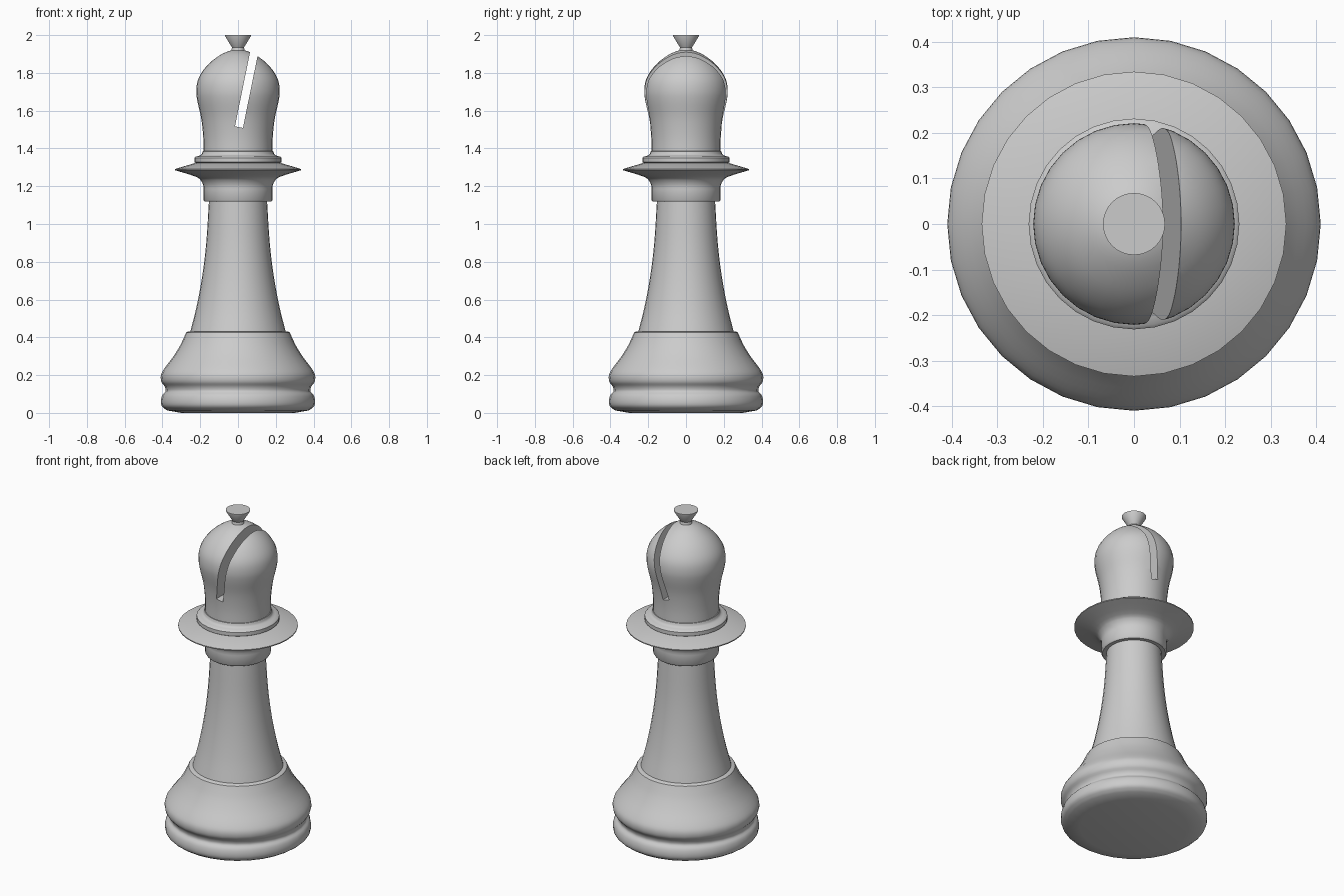
import bpy, bmesh, math
from mathutils import Vector

if "Cube" in bpy.data.objects:
    bpy.data.objects.remove(bpy.data.objects["Cube"])

SEGMENTS = 32
grey = bpy.data.materials.new("plain grey")
grey.use_nodes = True
colour = (0.6, 0.6, 0.6, 1)
grey.diffuse_color = colour
grey.node_tree.nodes["Principled BSDF"].inputs["Base Color"].default_value = colour


def rounded(points, steps=4):
    """Pass a smooth curve through the profile points."""
    p = [Vector(q) for q in points]
    p = [2 * p[0] - p[1]] + p + [2 * p[-1] - p[-2]]
    out = []
    for a, b, c, d in zip(p, p[1:], p[2:], p[3:]):
        for i in range(steps):
            t = i / steps
            out.append(0.5 * (2 * b + (c - a) * t + (2 * a - 5 * b + 4 * c - d) * t ** 2
                              + (3 * b - a - 3 * c + d) * t ** 3))
    return out + [p[-2]]


def smooth(obj, angle=35):
    bpy.ops.object.select_all(action="DESELECT")
    bpy.context.view_layer.objects.active = obj
    obj.select_set(True)
    bpy.ops.object.shade_smooth_by_angle(angle=math.radians(angle))


def lathe(name, profile):
    """Turn (radius, height) points, listed bottom to top, into a closed solid."""
    bm = bmesh.new()
    rings = []
    for r, z in profile:
        rings.append([bm.verts.new((r * math.cos(a), r * math.sin(a), z))
                      for a in (math.tau * i / SEGMENTS for i in range(SEGMENTS))])
    for low, high in zip(rings, rings[1:]):
        for i in range(SEGMENTS):
            j = (i + 1) % SEGMENTS
            bm.faces.new((low[i], low[j], high[j], high[i]))
    bm.faces.new(rings[0][::-1])
    bm.faces.new(rings[-1])
    mesh = bpy.data.meshes.new(name)
    bm.to_mesh(mesh)
    bm.free()
    mesh.materials.append(grey)
    obj = bpy.data.objects.new(name, mesh)
    bpy.context.collection.objects.link(obj)
    smooth(obj)
    return obj


# Foot ring, groove and flared base
lathe("base", [(0.3, 0)] + rounded([
    (0.375, 0.013), (0.403, 0.035), (0.408, 0.065), (0.4, 0.095), (0.383, 0.115),
    (0.388, 0.14), (0.406, 0.165), (0.408, 0.2), (0.39, 0.235),
    (0.345, 0.295), (0.31, 0.35), (0.288, 0.395), (0.275, 0.425)], 3) + [(0.262, 0.432)])

# Tapered column
lathe("column", rounded([(0.254, 0.425), (0.22, 0.56), (0.19, 0.72),
                         (0.168, 0.9), (0.154, 1.12)]))

# Neck ring and wide thin collar
lathe("collar", [(0.15, 1.118), (0.176, 1.118), (0.183, 1.128), (0.183, 1.185)]
      + rounded([(0.183, 1.2), (0.193, 1.225), (0.222, 1.25), (0.334, 1.285)], 3)
      + [(0.334, 1.291), (0.22, 1.325), (0.17, 1.325)])

# Stepped ring under the head
lathe("head_ring", [(0.222, 1.322), (0.231, 1.328), (0.231, 1.35), (0.224, 1.357)]
      + rounded([(0.208, 1.36), (0.194, 1.368), (0.187, 1.385)], 3) + [(0.17, 1.387)])

# Head with a tilted slot cut right through it
head = lathe("head", rounded([
    (0.183, 1.36), (0.184, 1.46), (0.195, 1.56), (0.215, 1.65), (0.221, 1.705),
    (0.213, 1.76), (0.187, 1.81), (0.145, 1.857), (0.085, 1.9), (0.025, 1.923)]))

tilt = math.radians(11.5)
start = Vector((0.005, 0, 1.513))
axis = Vector((math.sin(tilt), 0, math.cos(tilt)))
bpy.ops.mesh.primitive_cube_add(size=1, location=start + axis * 0.3, rotation=(0, tilt, 0))
cutter = bpy.context.object
cutter.name = "slot_cutter"
cutter.scale = (0.043, 1, 0.6)
cutter.hide_render = True
cutter.data.materials.append(grey)
slot = head.modifiers.new("slot", "BOOLEAN")
slot.operation = "DIFFERENCE"
slot.solver = "EXACT"
slot.object = cutter
bpy.ops.object.select_all(action="DESELECT")
bpy.context.view_layer.objects.active = head
head.select_set(True)
bpy.ops.object.modifier_apply(modifier=slot.name)
bpy.data.objects.remove(cutter)
smooth(head)

# Small flared finial
lathe("finial", [(0.036, 1.915), (0.032, 1.935), (0.068, 1.994), (0.068, 2.0)])
